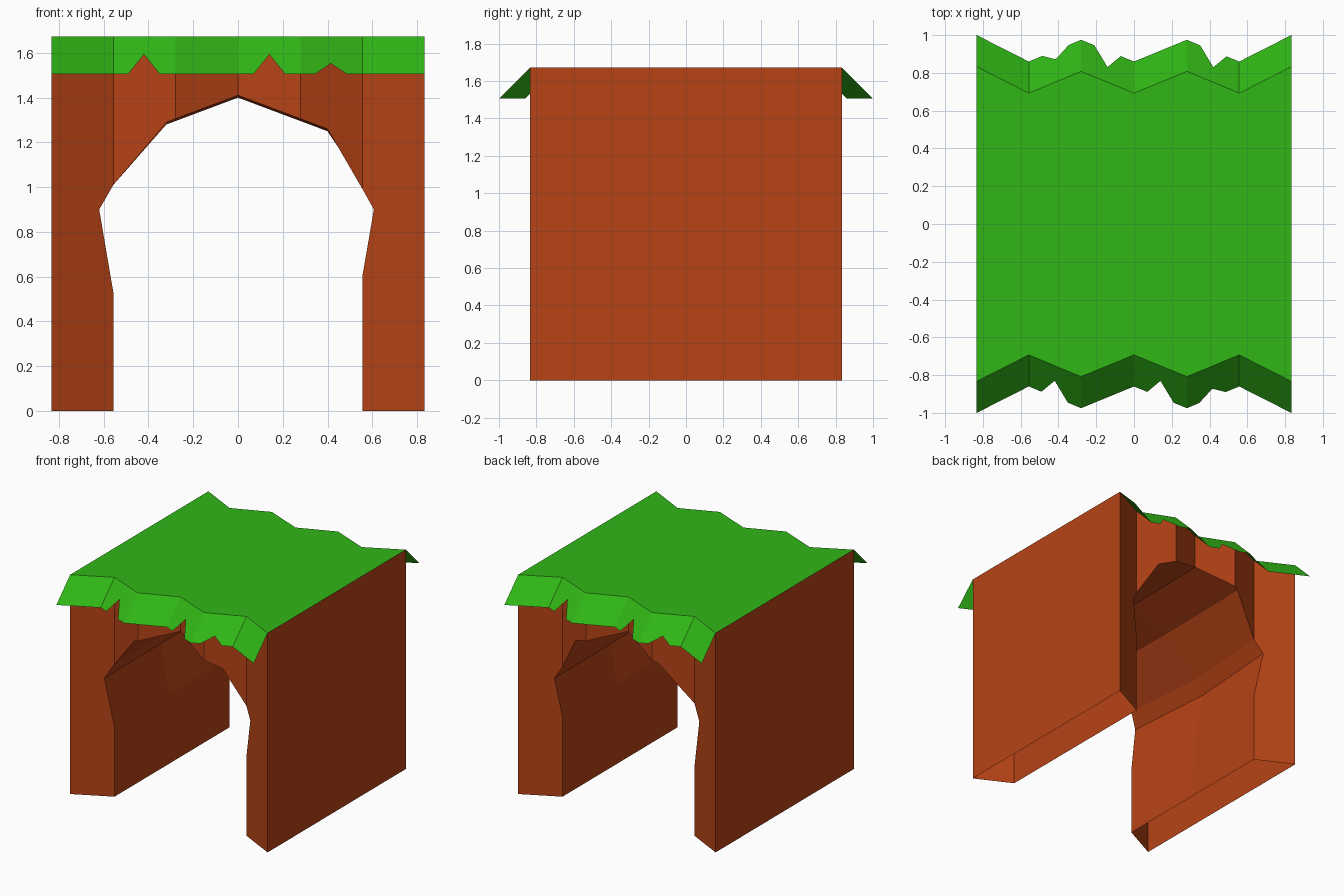
import bpy, bmesh

if "Cube" in bpy.data.objects:
    bpy.data.objects.remove(bpy.data.objects["Cube"])

W, TOP, DROP = 0.833, 1.673, 0.167

# Zigzag front line of the cliff (x, y); the back is its mirror image
ZIG = [(-W, -W), (-0.557, -0.693), (-0.28, -0.808), (0, -0.693),
       (0.28, -0.808), (0.557, -0.693), (W, -W)]
# Tunnel opening (x, z), left foot to right foot
ARCH = [(-0.557, 0), (-0.557, 0.53), (-0.62, 0.90), (-0.557, 1.01), (-0.32, 1.29),
        (-0.28, 1.305), (0, 1.41), (0.28, 1.305), (0.40, 1.26), (0.557, 0.99),
        (0.607, 0.90), (0.557, 0.61), (0.557, 0)]
# Notches in the grass fringe: x -> overhang left there
NOTCH = {-0.42: 0.08, 0.14: 0.08, 0.415: 0.12}


def zig_y(x):
    for (x0, y0), (x1, y1) in zip(ZIG, ZIG[1:]):
        if x0 <= x <= x1:
            return y0 + (y1 - y0) * (x - x0) / (x1 - x0)
    return -W


def material(name, rgb):
    m = bpy.data.materials.new(name)
    m.diffuse_color = (*rgb, 1)
    m.use_nodes = True
    m.node_tree.nodes["Principled BSDF"].inputs["Base Color"].default_value = m.diffuse_color
    return m


def finish(name, bm, mat, up=False):
    bmesh.ops.remove_doubles(bm, verts=bm.verts, dist=0.0005)
    bmesh.ops.recalc_face_normals(bm, faces=bm.faces)
    bm.normal_update()
    if up and max(bm.faces, key=lambda f: f.calc_area()).normal.z < 0:
        bmesh.ops.reverse_faces(bm, faces=bm.faces)
    me = bpy.data.meshes.new(name)
    bm.to_mesh(me)
    bm.free()
    me.materials.append(mat)
    ob = bpy.data.objects.new(name, me)
    bpy.context.collection.objects.link(ob)
    return ob


def face(bm, pts):
    bm.faces.new([bm.verts.new(p) for p in pts])


earth = material("earth", (0.47, 0.056, 0.008))
grass = material("grass", (0.03, 0.47, 0.008))

# Earth walls: pleated front and back, flat sides, faceted tunnel (open underneath)
bm = bmesh.new()
for s in (1, -1):
    def wall(pts):
        face(bm, [(x, s * zig_y(x), z) for x, z in pts])
    wall([(-W, 0)] + ARCH[:4] + [(ARCH[3][0], TOP), (-W, TOP)])
    wall([(W, 0)] + ARCH[:8:-1] + [(ARCH[9][0], TOP), (W, TOP)])
    for a, b in ((3, 5), (5, 6), (6, 7), (7, 9)):
        wall(ARCH[a:b + 1] + [(ARCH[b][0], TOP), (ARCH[a][0], TOP)])
    face(bm, [(s * W, -W, 0), (s * W, W, 0), (s * W, W, TOP), (s * W, -W, TOP)])

# Tunnel lining with a slightly hollowed middle ring
mid = []
for x, z in ARCH:
    if z == 0:
        mid.append((x, 0, 0))
    elif z < 1.1:
        mid.append((x * 1.05, 0, z - 0.02))
    else:
        mid.append((x, 0, z - 0.01))
for s in (1, -1):
    ring = [(x, s * zig_y(x), z) for x, z in ARCH]
    for i in range(len(ARCH) - 1):
        face(bm, [ring[i], ring[i + 1], mid[i + 1], mid[i]])
finish("cliff_walls", bm, earth)

# Grass sheet with sloping, notched fringes; the back fringe is the front turned half round
bm = bmesh.new()
face(bm, [(x, y, TOP) for x, y in ZIG] + [(-x, -y, TOP) for x, y in ZIG])
drops = {x: DROP for x, _ in ZIG}
for x, d in NOTCH.items():
    drops.update({x - 0.07: DROP, x: d, x + 0.07: DROP})
for s in (1, -1):
    for (x0, y0), (x1, y1) in zip(ZIG, ZIG[1:]):
        edge = [(s * x, s * (zig_y(x) - drops[x]), TOP - drops[x])
                for x in sorted(drops) if x0 <= x <= x1]
        face(bm, edge + [(s * x1, s * y1, TOP), (s * x0, s * y0, TOP)])
finish("grass_top", bm, grass, up=True)
